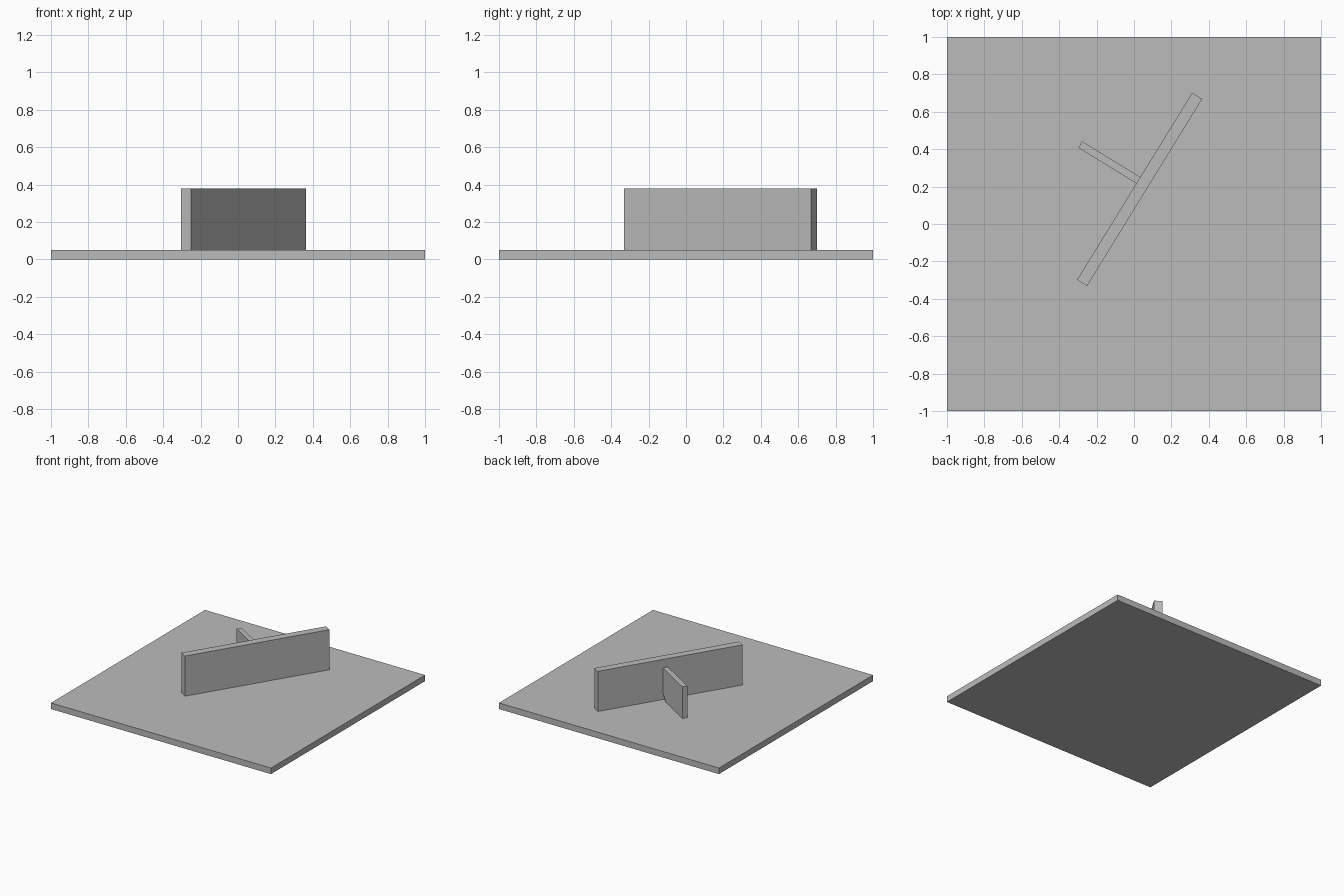
import bpy
import bmesh
import math
from mathutils import Matrix, Vector

cube = bpy.data.objects.get("Cube")
if cube:
    bpy.data.objects.remove(cube, do_unlink=True)

# One plain grey for every part
grey = bpy.data.materials.new("plain_grey")
grey.use_nodes = True
colour = (0.5, 0.5, 0.5, 1)
grey.diffuse_color = colour
for node in grey.node_tree.nodes:
    if node.type == 'BSDF_PRINCIPLED':
        node.inputs["Base Color"].default_value = colour


def prism(name, outline, depth, placement):
    """Extrude a flat outline by a depth vector and place it."""
    bm = bmesh.new()
    face = bm.faces.new([bm.verts.new(p) for p in outline])
    result = bmesh.ops.extrude_face_region(bm, geom=[face], use_keep_orig=True)
    moved = [g for g in result["geom"] if isinstance(g, bmesh.types.BMVert)]
    bmesh.ops.translate(bm, verts=moved, vec=Vector(depth))
    bmesh.ops.recalc_face_normals(bm, faces=bm.faces)
    mesh = bpy.data.meshes.new(name)
    bm.to_mesh(mesh)
    bm.free()
    mesh.materials.append(grey)
    obj = bpy.data.objects.new(name, mesh)
    bpy.context.collection.objects.link(obj)
    obj.matrix_world = placement
    return obj


def rectangle(length, width):
    x, y = length / 2, width / 2
    return [(-x, -y, 0), (x, -y, 0), (x, y, 0), (-x, y, 0)]


# Square base plate
base_top = 0.05
prism("base_plate", rectangle(2, 2), (0, 0, base_top), Matrix())

# Upright plate, turned on the base
turned = (Matrix.Translation((0.03, 0.185, base_top))
          @ Matrix.Rotation(math.radians(58.4), 4, 'Z'))
thickness = 0.063
prism("upright_plate", rectangle(1.174, thickness), (0, 0, 0.33), turned)

# Lower stiffener square to the upright plate, inner bottom corner clipped
inner, outer, height, clip = thickness / 2, 0.396, 0.26, 0.05
fin_width, fin_middle = 0.04, 0.038
x = fin_middle - fin_width / 2
profile = [(x, inner + clip, 0), (x, outer, 0), (x, outer, height),
           (x, inner, height), (x, inner, clip)]
prism("stiffener", profile, (fin_width, 0, 0), turned)
